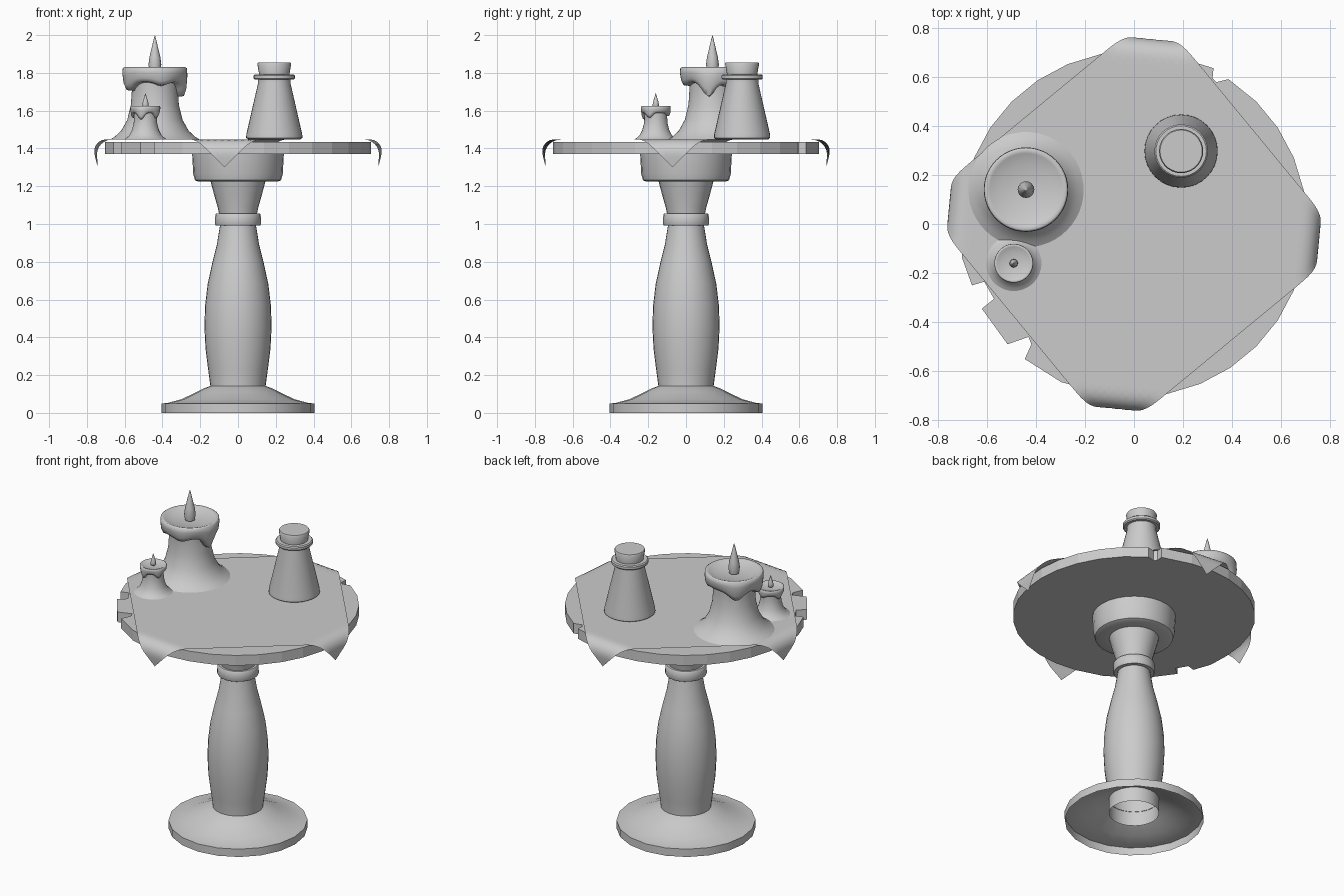
import bpy, bmesh
from math import pi, sin, cos, radians, exp
from mathutils import Vector

if "Cube" in bpy.data.objects:
    bpy.data.objects.remove(bpy.data.objects["Cube"])


def make(name, verts, faces, angle=40):
    me = bpy.data.meshes.new(name)
    me.from_pydata(verts, [], faces)
    bm = bmesh.new()
    bm.from_mesh(me)
    bmesh.ops.remove_doubles(bm, verts=bm.verts, dist=1e-5)
    bmesh.ops.recalc_face_normals(bm, faces=bm.faces)
    bm.to_mesh(me)
    bm.free()
    ob = bpy.data.objects.new(name, me)
    bpy.context.collection.objects.link(ob)
    bpy.ops.object.select_all(action='DESELECT')
    ob.select_set(True)
    bpy.context.view_layer.objects.active = ob
    if angle:
        bpy.ops.object.shade_smooth_by_angle(angle=radians(angle))
    return ob


def lathe(name, profile, n=32, at=(0, 0), angle=40, shape=None):
    """Revolve (radius, z) points; shape(i, r, z, a) may vary a point by angle."""
    verts, faces, m = [], [], len(profile)
    for j in range(n):
        a = 2 * pi * j / n
        for i, (r, z) in enumerate(profile):
            if shape:
                r, z = shape(i, r, z, a)
            verts.append((at[0] + r * cos(a), at[1] + r * sin(a), z))
    for j in range(n):
        k = (j + 1) % n
        for i in range(m - 1):
            faces.append((j * m + i, k * m + i, k * m + i + 1, j * m + i + 1))
    return make(name, verts, faces, angle)


# Pedestal: hollow foot, turned column, ring and collar
lathe("foot", [(.405, 0), (.405, .05), (.375, .052), (.30, .072), (.22, .11),
               (.18, .13), (.145, .143)], 20, angle=35)
lathe("column", [(.146, .05), (.146, .14), (.158, .23), (.172, .34), (.178, .46),
                 (.174, .57), (.161, .68), (.137, .79), (.112, .89), (.094, 1.0)], 32)
lathe("column_ring", [(.09, .992), (.118, .992), (.122, 1.0), (.12, 1.05),
                      (.115, 1.056), (.10, 1.056)], 24)
lathe("column_flare", [(.10, 1.05), (.108, 1.09), (.128, 1.16), (.145, 1.225)], 24)
lathe("collar", [(.14, 1.224), (.21, 1.224), (.228, 1.232), (.237, 1.265),
                 (.243, 1.375)], 28)

# Table top: 32-sided disc with chipped edge
def arc(lo, hi):
    return [(.705 * cos(radians(d)), .705 * sin(radians(d)))
            for d in (k * 11.25 for k in range(64)) if lo < d < hi]


outline = arc(65, 189) + [(-.70, -.14), (-.66, -.25), (-.61, -.235), (-.57, -.305),
                          (-.62, -.345), (-.515, -.49), (-.43, -.46), (-.418, -.49),
                          (-.445, -.55), (-.295, -.645)]
outline += arc(247, 415) + [(.385, .59), (.335, .578), (.32, .595), (.324, .635)]
n = len(outline)
verts = [(x, y, z) for z in (1.37, 1.435) for x, y in outline]
faces = [tuple(reversed(range(n))), tuple(range(n, 2 * n))]
faces += [(i, (i + 1) % n, n + (i + 1) % n, n + i) for i in range(n)]
make("table_top", verts, faces, 0)

# Cloth: turned square whose four corners bend down over the edge
N, H, S0, R, A = 48, .618, .687, .07, 1.72
turn = radians(39.5)
verts, faces = [], []
for j in range(N + 1):
    for i in range(N + 1):
        u, v = (2 * i / N - 1) * H, (2 * j / N - 1) * H
        p = Vector((u * cos(turn) - v * sin(turn), u * sin(turn) + v * cos(turn), 1.447))
        for q in range(4):
            t = turn + pi / 4 + q * pi / 2
            d = Vector((cos(t), sin(t), 0))
            e = p.x * d.x + p.y * d.y - S0
            if e > 0:
                b = min(e / R, A)
                rest = max(0, e - R * A)
                p += d * (R * sin(b) + rest * cos(b) - e)
                p.z -= R * (1 - cos(b)) + rest * sin(b)
                break
        verts.append(p)
for j in range(N):
    for i in range(N):
        a = j * (N + 1) + i
        faces.append((a, a + 1, a + N + 2, a + N + 1))
make("cloth", verts, faces, 60)


# Candles: flared foot, overhanging wax lip with drips, dished top, flame
def candle(name, at, base, body, lip, height, drips, flame):
    z0, zt = 1.448, 1.448 + height
    def h(f):
        return z0 + f * height
    prof = [(base, z0), (base * .9, h(.04)), (base * .76, h(.12)),
            (body * 1.2, h(.27)), (body * 1.04, h(.48)), (body, h(.68)),
            (body * 1.01, h(.79)), (lip * .9, h(.80)), (lip * .97, h(.85)),
            (lip, h(.93)), (lip * .99, h(.985)), (lip * .94, zt),
            (lip * .86, h(.985)), (lip * .6, h(.94)), (0, h(.92))]

    def shape(i, r, z, a):
        if 6 <= i <= 9:
            w = 0
            for deg, depth, width in drips:
                d = (a - radians(deg) + pi) % (2 * pi) - pi
                w += depth * exp(-(d / width) ** 2)
            z -= w * height * (1, 1, .8, .3)[i - 6]
        return r, z
    lathe(name, prof, 48, at, 60, shape)
    fr, fh = flame
    zf = h(.92)
    top = zt + fh - zf
    lathe(name + "_flame", [(0, zf), (fr * .85, zf + .01), (fr, zf + top * .22),
                            (fr * .85, zf + top * .42), (fr * .45, zf + top * .7),
                            (fr * .15, zf + top * .92), (0, zt + fh)], 16, at, 60)


candle("large_candle", (-.44, .14), .235, .122, .172, .382,
       [(-8, .2, .3), (35, .06, .3), (130, .14, .35), (200, .12, .4), (285, .05, .3)],
       (.034, .17))
candle("small_candle", (-.49, -.16), .113, .06, .079, .177,
       [(-30, .15, .3), (80, .1, .4), (170, .15, .35), (250, .2, .3)], (.017, .068))

# Bottle with neck ring and stopper
P = (.192, .297)
lathe("bottle", [(0, 1.448), (.138, 1.448), (.149, 1.456), (.148, 1.475),
                 (.086, 1.745), (.086, 1.765), (0, 1.765)], 32, P)
lathe("bottle_ring", [(.08, 1.765), (.103, 1.765), (.109, 1.771), (.109, 1.786),
                      (.103, 1.792), (.07, 1.792)], 32, P)
lathe("stopper", [(0, 1.78), (.078, 1.78), (.09, 1.848), (.086, 1.855),
                  (0, 1.855)], 28, P)
